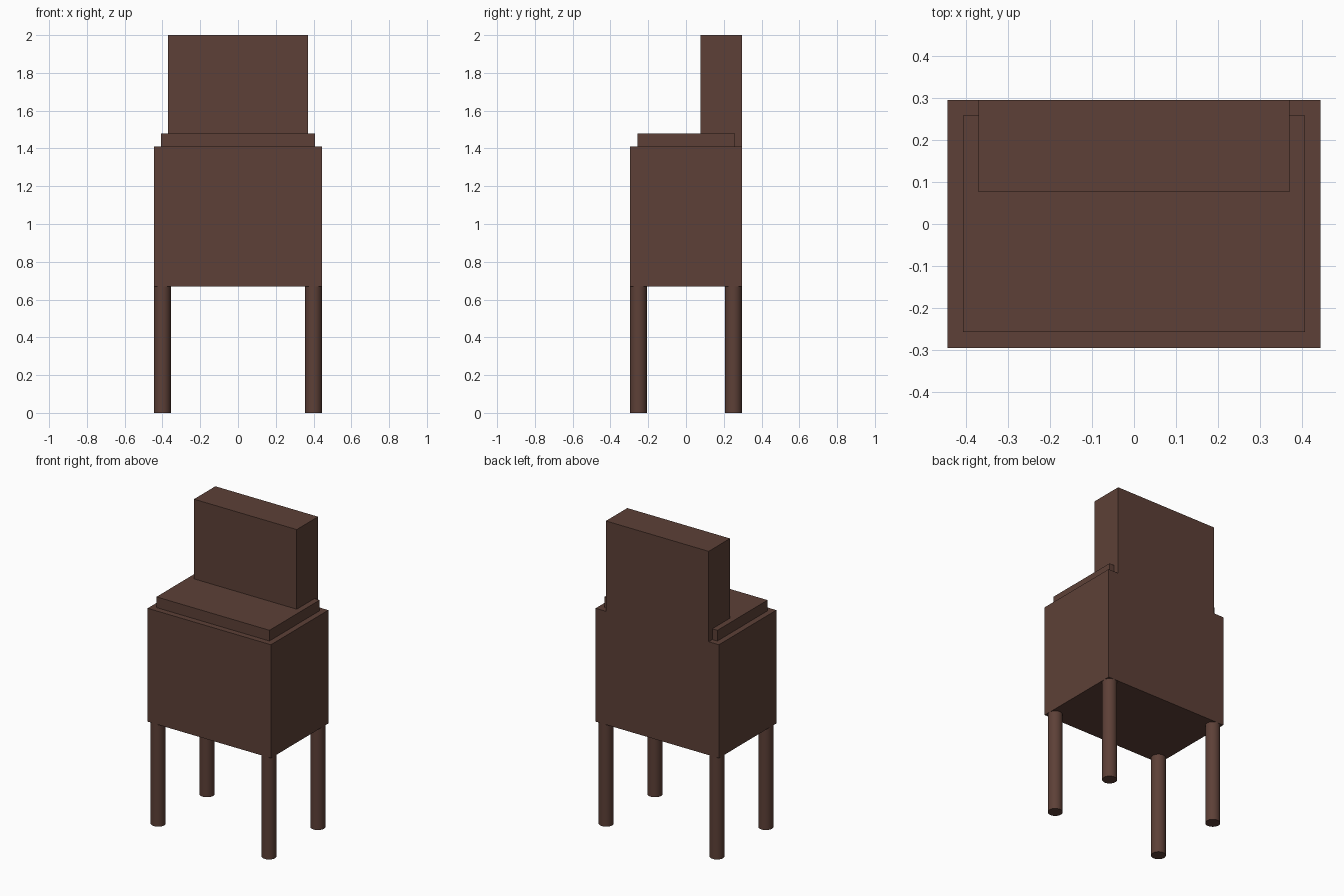
import bpy

if "Cube" in bpy.data.objects:
    bpy.data.objects.remove(bpy.data.objects["Cube"])

# Single brown colour for the whole chair
brown = bpy.data.materials.new("dark brown")
brown.diffuse_color = (0.109, 0.051, 0.038, 1.0)
brown.use_nodes = True
brown.node_tree.nodes["Principled BSDF"].inputs["Base Color"].default_value = brown.diffuse_color


def box(name, x_half, y0, y1, z0, z1):
    """Axis-aligned box, symmetric in x."""
    bpy.ops.mesh.primitive_cube_add(size=1, location=(0, (y0 + y1) / 2, (z0 + z1) / 2))
    ob = bpy.context.object
    ob.name = name
    ob.scale = (2 * x_half, y1 - y0, z1 - z0)
    bpy.ops.object.transform_apply(location=False, rotation=False, scale=True)
    ob.data.materials.append(brown)
    return ob


# Deep seat block, cushion on top, and backrest flush with the rear
SEAT_BOTTOM, SEAT_TOP = 0.67, 1.41
HALF_W, HALF_D = 0.445, 0.296
box("seat_base", HALF_W, -HALF_D, HALF_D, SEAT_BOTTOM, SEAT_TOP)
box("seat_cushion", 0.408, -0.258, 0.259, SEAT_TOP, 1.48)
box("backrest", 0.371, 0.076, HALF_D, SEAT_TOP, 2.0)

# Four round legs, flush with the outer sides of the seat
LEG_R = 0.0445
for y_sign, row in ((-1, "front"), (1, "back")):
    for x_sign, side in ((-1, "left"), (1, "right")):
        bpy.ops.mesh.primitive_cylinder_add(
            vertices=32, radius=LEG_R, depth=SEAT_BOTTOM,
            location=(x_sign * (HALF_W - LEG_R), y_sign * (HALF_D - LEG_R), SEAT_BOTTOM / 2))
        leg = bpy.context.object
        leg.name = f"{row}_{side}_leg"
        leg.data.materials.append(brown)
        bpy.ops.object.shade_smooth_by_angle()
